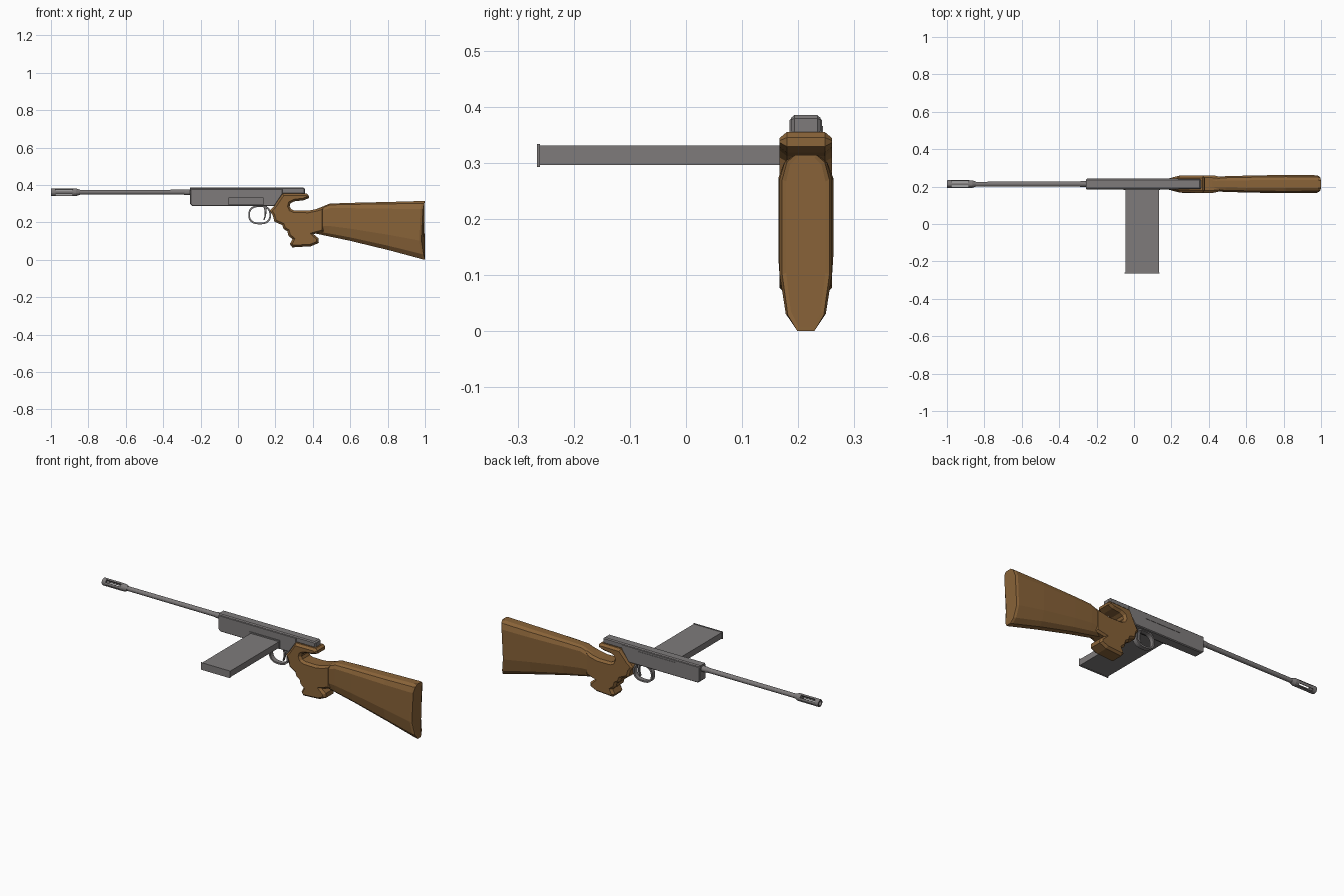
import bpy, bmesh, math
from mathutils import Vector

if "Cube" in bpy.data.objects:
    bpy.data.objects.remove(bpy.data.objects["Cube"])

CY = 0.2135           # centre plane of the long parts
BZ = 0.361            # height of the barrel axis


def material(name, rgb):
    m = bpy.data.materials.new(name)
    m.diffuse_color = (*rgb, 1)
    m.use_nodes = True
    m.node_tree.nodes["Principled BSDF"].inputs["Base Color"].default_value = m.diffuse_color
    return m


STEEL = material("grey steel", (0.21, 0.198, 0.198))
WOOD = material("brown wood", (0.25, 0.125, 0.04))


def finish(name, bm, mat):
    bmesh.ops.recalc_face_normals(bm, faces=bm.faces[:])
    me = bpy.data.meshes.new(name)
    bm.to_mesh(me)
    bm.free()
    me.materials.append(mat)
    ob = bpy.data.objects.new(name, me)
    bpy.context.collection.objects.link(ob)
    return ob


def loft(name, rings, mat, closed=False):
    """Skin equal-length rings of points, capped unless closed into a loop."""
    bm = bmesh.new()
    vs = [[bm.verts.new(p) for p in r] for r in rings]
    n = len(vs[0])
    pairs = list(zip(vs, vs[1:])) + ([(vs[-1], vs[0])] if closed else [])
    for a, b in pairs:
        for i in range(n):
            j = (i + 1) % n
            bm.faces.new((a[i], a[j], b[j], b[i]))
    if not closed:
        bm.faces.new(vs[0])
        bm.faces.new(vs[-1])
    return finish(name, bm, mat)


def inset(pts, d):
    """Move a clockwise outline inward by d."""
    out = []
    for i, p in enumerate(pts):
        p = Vector(p)
        a = (p - Vector(pts[i - 1])).normalized()
        b = (Vector(pts[(i + 1) % len(pts)]) - p).normalized()
        na, nb = Vector((a.y, -a.x)), Vector((b.y, -b.x))
        m = (na + nb).normalized()
        out.append(p + m * d / max(m.dot(na), 0.6))
    return out


def slab(name, pts, hw, bevel, mat, width=lambda x: 1):
    """Side outline (x, z) thickened across y with chamfered rims."""
    rings = []
    for y, d in ((-hw, bevel), (-hw + bevel * 1.2, 0), (hw - bevel * 1.2, 0), (hw, bevel)):
        rings.append([(q.x, CY + y * width(p[0]), q.y) for p, q in zip(pts, inset(pts, d))])
    return loft(name, rings, mat)


def box(name, x0, x1, y0, y1, z0, z1, mat=STEEL):
    rings = [[(x, y0, z0), (x, y1, z0), (x, y1, z1), (x, y0, z1)] for x in (x0, x1)]
    return loft(name, rings, mat)


def lathe(name, prof, closed=False, sides=16):
    """Turn (x, radius) points around the barrel axis."""
    rings = [[(x, CY + r * math.cos(a), BZ + r * math.sin(a))
              for a in (2 * math.pi * (i + .5) / sides for i in range(sides))] for x, r in prof]
    return loft(name, rings, STEEL, closed)


# Barrel with collars at both ends
lathe("barrel", [(-0.86, .0125), (-0.29, .0135), (-0.285, .016), (-0.24, .016)])
lathe("muzzle_collar", [(-0.885, .0205), (-0.865, .0205), (-0.845, .0135)])
lathe("muzzle_ring", [(-1, .0195), (-0.996, .021), (-0.975, .021), (-0.975, .013), (-1, .013)], True)

# Slotted flash hider prongs
for k in range(4):
    a0 = k * math.pi / 2
    arc = [a0 - .42, a0, a0 + .42]
    sec = [(.021, a) for a in arc] + [(.014, a) for a in reversed(arc)]
    loft("muzzle_prong", [[(x, CY + r * math.cos(a), BZ + r * math.sin(a)) for r, a in sec]
                          for x in (-0.98, -0.88)], STEEL)

# Receiver body and overhanging top rail
slab("receiver", [(-.256, .376), (-.25, .380), (.24, .380), (.24, .352), (.195, .286),
                  (-.243, .286), (-.256, .298)], .029, .004, STEEL)
slab("top_rail", [(-.256, .385), (.350, .385), (.358, .379), (.358, .352), (-.10, .352),
                  (-.112, .364), (-.256, .364)], .0265, .005, STEEL)
box("bolt_cover", -.10, .13, CY + .02, CY + .031, .345, .366)

# Side magazine, its socket and end plate
box("magazine_well", -.056, .138, CY - .033, CY, .290, .338)
box("magazine", -.046, .133, -.262, CY - .02, .296, .331)
box("magazine_base", -.050, .136, -.2655, -.260, .293, .334)

# Trigger guard loop
ring = []
for i in range(28):
    a = 2 * math.pi * i / 28
    c, s = math.cos(a), math.sin(a)
    u, w = math.copysign(abs(c) ** .8, c), math.copysign(abs(s) ** .8, s)
    ring.append([(.116 + (.061 - t) * u, CY + y, .240 + (.051 - t) * w)
                 for t, y in ((0, -.013), (0, .013), (.009, .013), (.009, -.013))])
loft("trigger_guard", ring, STEEL, True)
slab("trigger", [(.136, .290), (.156, .290), (.152, .255), (.150, .235), (.142, .212),
                 (.136, .214), (.142, .235), (.143, .255)], .007, .001, STEEL)

# Grip with top hook, finger grooves and flared foot
grip = [(.195, .290), (.238, .353), (.366, .355), (.378, .345), (.379, .329), (.350, .318),
        (.300, .312), (.281, .302), (.276, .286), (.283, .271), (.300, .263), (.376, .262),
        (.420, .271), (.460, .284), (.460, .150), (.403, .137), (.430, .115), (.432, .090),
        (.390, .072), (.290, .066), (.277, .084), (.291, .110), (.270, .128), (.264, .152),
        (.243, .165), (.237, .185), (.195, .203), (.187, .235), (.170, .262)]
slab("grip", grip, .047, .011, WOOD, lambda x: min(1, .62 + max(0, x - .17) * 5) - (
    .12 if x > .45 else 0))

# Shoulder stock: faceted oval sections growing towards a hollowed butt
half = [(.45, 1), (.80, .96), (1, .86), (1, .32), (.76, .09), (.36, 0)]
section = half + [(-w, t) for w, t in reversed(half)]
stations = [(.37, .150, .256, .034, 0), (.42, .139, .271, .038, 0), (.49, .124, .300, .042, 0),
            (.60, .101, .304, .045, 0), (.81, .050, .309, .049, .004),
            (.985, .003, .314, .047, .018), (1.0, .000, .314, .042, .022),
            (1.0, .008, .309, .035, .022)]
loft("shoulder_stock", [[(x - d * (1 - (2 * t - 1) ** 2), CY + hw * w, zb + (zt - zb) * t)
                         for w, t in section] for x, zb, zt, hw, d in stations], WOOD)
